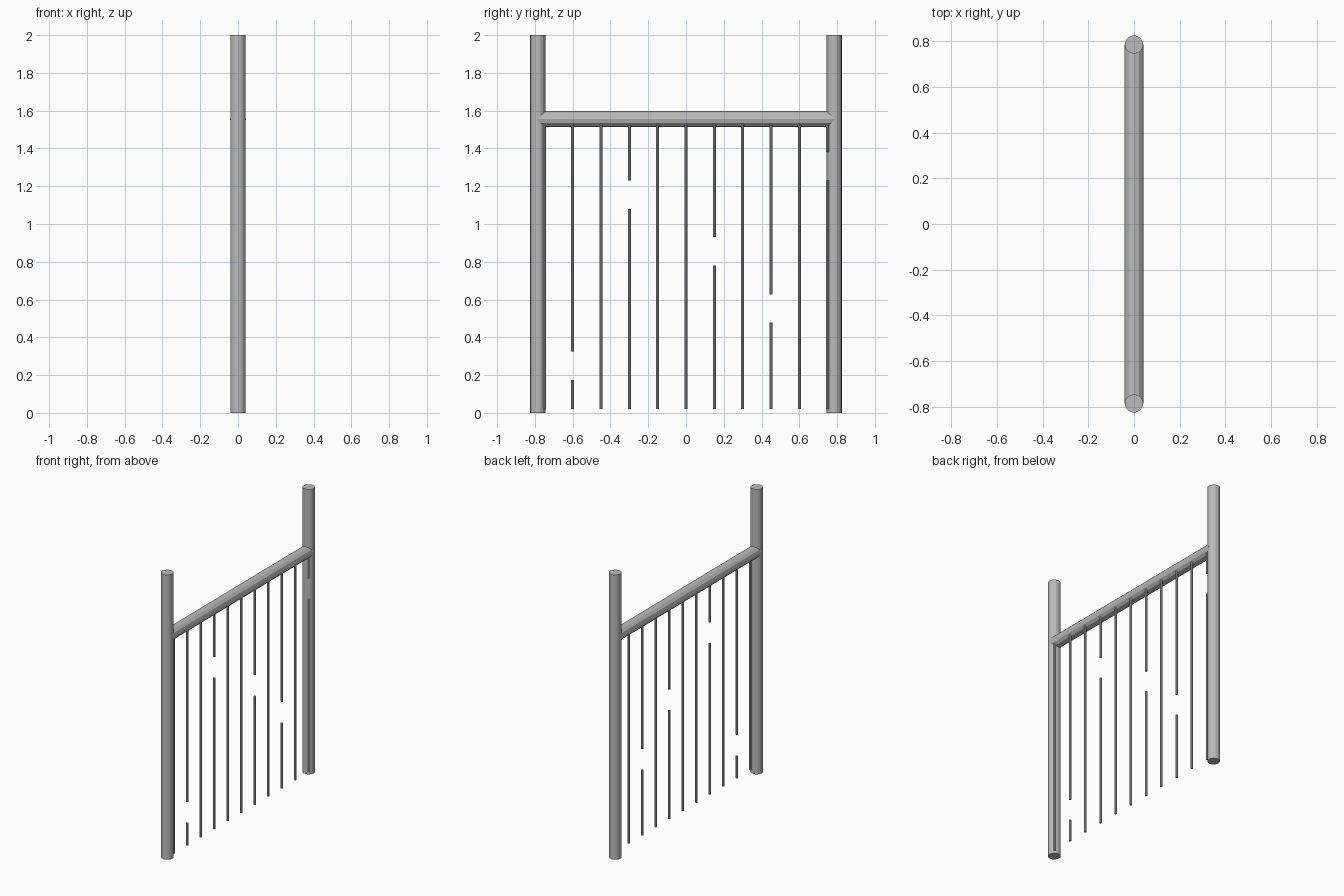
import bpy
from mathutils import Vector

cube = bpy.data.objects.get("Cube")
if cube:
    bpy.data.objects.remove(cube, do_unlink=True)

grey = bpy.data.materials.new("metal_grey")
grey.use_nodes = True
colour = (0.5, 0.5, 0.5, 1)
grey.diffuse_color = colour
grey.node_tree.nodes["Principled BSDF"].inputs["Base Color"].default_value = colour


def tube(name, start, end, radius, sides):
    """Capped flat-sided cylinder between two points."""
    a, b = Vector(start), Vector(end)
    axis = b - a
    bpy.ops.mesh.primitive_cylinder_add(
        vertices=sides, radius=radius, depth=axis.length, location=(a + b) / 2,
        rotation=axis.to_track_quat('Z', 'Y').to_euler())
    obj = bpy.context.object
    obj.name = name
    obj.data.materials.append(grey)
    return obj


POST_Y, RAIL_Z = 0.785, 1.555

# End posts
for name, side in (("front_post", -1), ("back_post", 1)):
    tube(name, (0, side * POST_Y, 0), (0, side * POST_Y, 2), 0.04, 16)

# Top rail
tube("top_rail", (0, -POST_Y, RAIL_Z), (0, POST_Y, RAIL_Z), 0.042, 12)

# Thin rods hanging from one side of the rail, some broken by a gap
# (rod number: height of gap bottom)
ROD_X, SPACING, BOTTOM, GAP = 0.025, 0.15, 0.02, 0.15
gaps = {1: 0.175, 3: 1.08, 6: 0.78, 8: 0.478, 10: 1.23}
for i in range(11):
    y = (i - 5) * SPACING
    spans = [(BOTTOM, RAIL_Z)]
    if i in gaps:
        spans = [(BOTTOM, gaps[i]), (gaps[i] + GAP, RAIL_Z)]
    for part, (low, high) in zip(("lower", "upper"), spans):
        tube(f"rod_{i + 1}_{part}", (ROD_X, y, low), (ROD_X, y, high), 0.008, 8)
